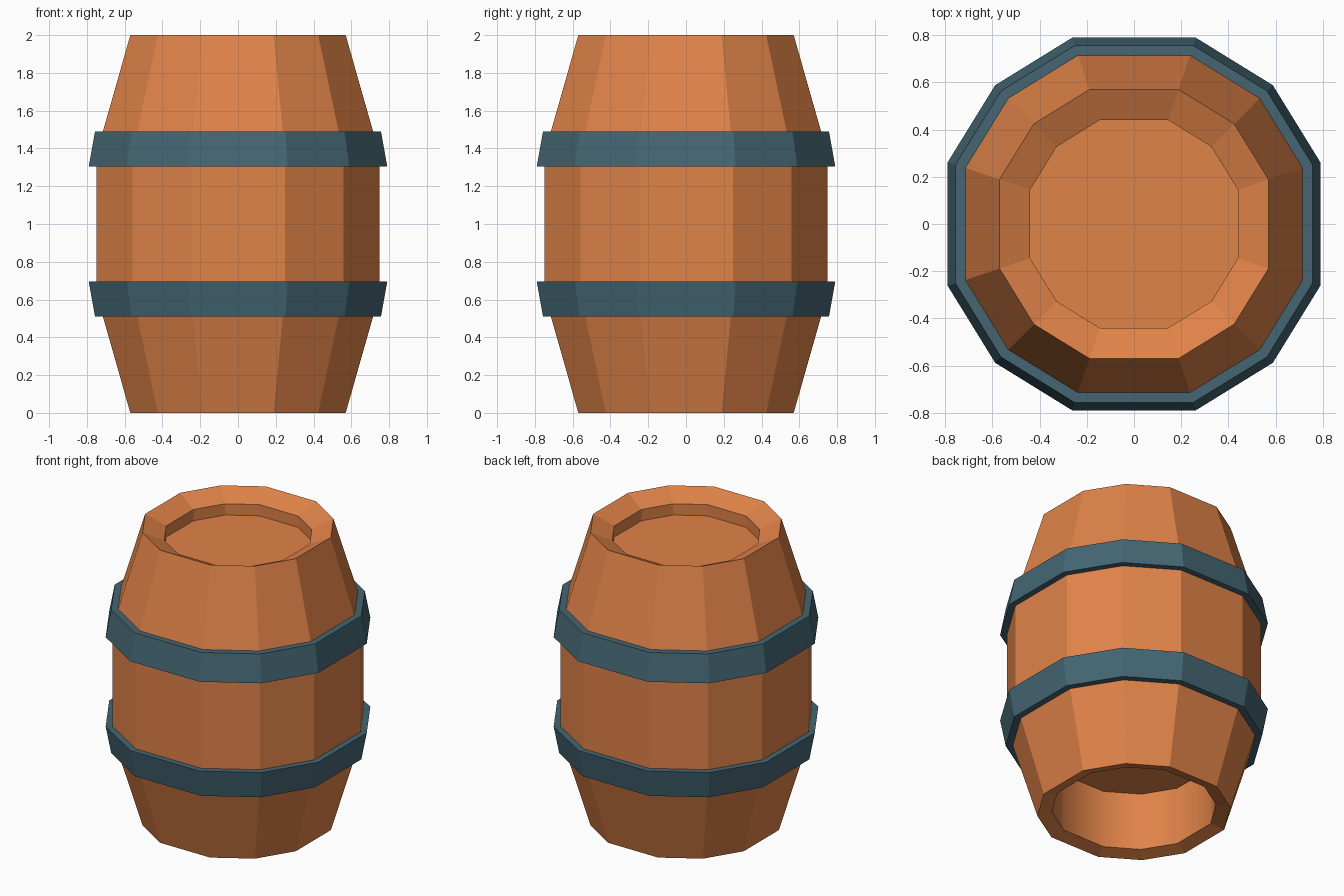
import bpy, bmesh, math

if "Cube" in bpy.data.objects:
    bpy.data.objects.remove(bpy.data.objects["Cube"])

# Twelve corners: wide sides on the axes, narrower ones on the diagonals
TILT = 18.35
ANGLES = [math.radians(q * 90 + a) for q in range(4) for a in (TILT, 45, 90 - TILT)]
SCALE = 1 / math.cos(math.radians(TILT))  # flat-side distance to corner radius


def material(name, rgb):
    m = bpy.data.materials.new(name)
    m.diffuse_color = (*rgb, 1)
    m.use_nodes = True
    m.node_tree.nodes["Principled BSDF"].inputs["Base Color"].default_value = m.diffuse_color
    return m


def lathe(name, profile, mat, closed=False, smooth_bands=()):
    """Sweep (flat distance, height) points round z; caps the ends or closes the loop."""
    bm = bmesh.new()
    rings = [[bm.verts.new((d * SCALE * math.cos(a), d * SCALE * math.sin(a), z))
              for a in ANGLES] for d, z in profile]
    n = len(ANGLES)
    count = len(rings) if closed else len(rings) - 1
    for i in range(count):
        lo, hi = rings[i], rings[(i + 1) % len(rings)]
        for j in range(n):
            k = (j + 1) % n
            f = bm.faces.new((lo[j], lo[k], hi[k], hi[j]))
            f.smooth = i in smooth_bands
    if not closed:
        bm.faces.new(rings[0])
        bm.faces.new(rings[-1])
    # keep the ring edges crisp, also next to smooth bands
    for ring in rings:
        for j in range(n):
            e = bm.edges.get((ring[j], ring[(j + 1) % n]))
            if e:
                e.smooth = False
    bmesh.ops.recalc_face_normals(bm, faces=bm.faces)
    mesh = bpy.data.meshes.new(name)
    bm.to_mesh(mesh)
    bm.free()
    mesh.materials.append(mat)
    ob = bpy.data.objects.new(name, mesh)
    bpy.context.collection.objects.link(ob)
    return ob


wood = material("orange wood", (0.745, 0.227, 0.065))
iron = material("blue grey iron", (0.058, 0.133, 0.171))

# Barrel body: hollow underneath, bulging staves, sunken lid on top
lathe("barrel_body", [
    (0.485, 0.42), (0.485, 0.025),            # hollow base
    (0.57, 0.0), (0.75, 0.632),               # lower staves
    (0.75, 1.368), (0.57, 2.0),               # upper staves
    (0.44, 1.937), (0.44, 1.86),              # sloped rim and lid recess
], wood, smooth_bands=(0,))

# Hoops: mirrored about the middle, wider towards the middle
for name, s in (("lower_hoop", -1), ("upper_hoop", 1)):
    lathe(name, [(d, 1 + s * h) for d, h in
                 ((0.70, 0.305), (0.79, 0.305), (0.757, 0.49), (0.70, 0.49))],
          iron, closed=True)
